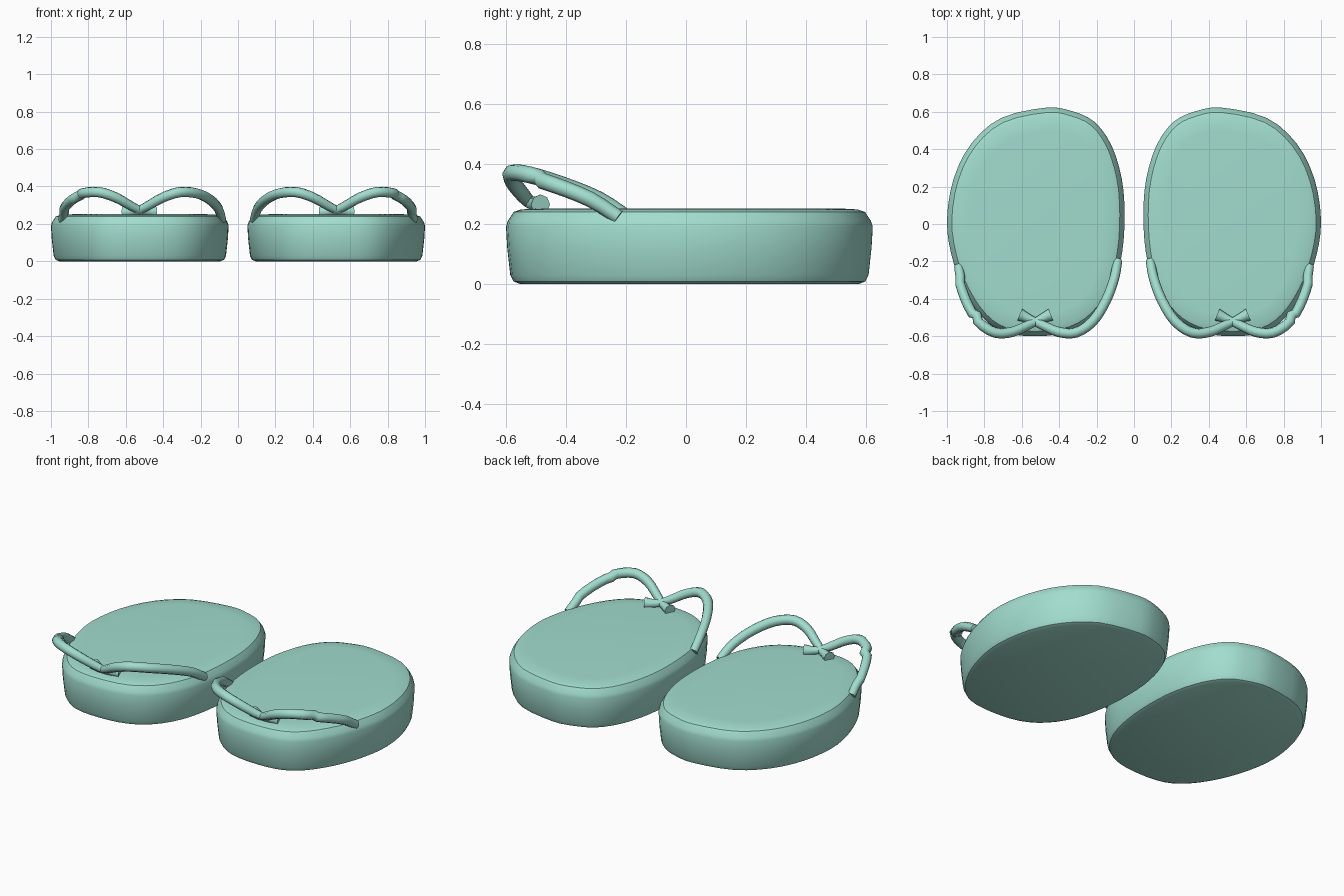
import bpy, bmesh
from mathutils import Vector

if "Cube" in bpy.data.objects:
    bpy.data.objects.remove(bpy.data.objects["Cube"])

mat = bpy.data.materials.new("mint")
mat.diffuse_color = (0.36, 0.72, 0.62, 1)
mat.use_nodes = True
mat.node_tree.nodes["Principled BSDF"].inputs["Base Color"].default_value = mat.diffuse_color


def finish(ob, angle):
    ob.data.materials.clear()
    ob.data.materials.append(mat)
    bpy.ops.object.select_all(action='DESELECT')
    ob.select_set(True)
    bpy.context.view_layer.objects.active = ob
    bpy.ops.object.shade_smooth_by_angle(angle=angle)


def smooth(pts, steps, closed):
    # Catmull-Rom interpolation through the given points
    p = [Vector(q) for q in pts]
    n = len(p)
    get = (lambda i: p[i % n]) if closed else (lambda i: p[max(0, min(n - 1, i))])
    out = []
    for i in range(n if closed else n - 1):
        a, b, c, d = (get(i + k) for k in (-1, 0, 1, 2))
        for s in range(steps):
            t = s / steps
            out.append(0.5 * (2 * b + (c - a) * t + (2 * a - 5 * b + 4 * c - d) * t * t
                              + (3 * b - a - 3 * c + d) * t ** 3))
    return out if closed else out + [p[-1]]


# Sole outline seen from the top, and its side profile as (inset, height)
OUTLINE = [(0.47, 0.622), (0.33, 0.603), (0.21, 0.545), (0.12, 0.42), (0.065, 0.24),
           (0.05, 0.05), (0.063, -0.15), (0.11, -0.34), (0.205, -0.49), (0.34, -0.575),
           (0.52, -0.6), (0.69, -0.58), (0.81, -0.5), (0.91, -0.35), (0.975, -0.17),
           (1.0, 0.02), (0.965, 0.24), (0.87, 0.43), (0.71, 0.567)]
PROFILE = [(0.045, 0.0), (0.025, 0.008), (0.014, 0.03), (0.004, 0.12), (0.0, 0.19),
           (0.006, 0.21), (0.026, 0.24), (0.05, 0.248), (0.12, 0.252)]


def sole(name, side):
    ring = smooth(OUTLINE, 3, True)
    n = len(ring)
    bm = bmesh.new()
    loops = []
    for inset, z in PROFILE:
        loop = []
        for i, p in enumerate(ring):
            t = (ring[(i + 1) % n] - ring[i - 1]).normalized()
            q = p + Vector((-t.y, t.x)) * inset
            loop.append(bm.verts.new((side * q.x, q.y, z)))
        loops.append(loop)
    for a, b in zip(loops, loops[1:]):
        for i in range(n):
            j = (i + 1) % n
            bm.faces.new((a[i], a[j], b[j], b[i]))
    bm.faces.new(loops[0])
    bm.faces.new(loops[-1])
    bmesh.ops.recalc_face_normals(bm, faces=bm.faces)
    me = bpy.data.meshes.new(name)
    bm.to_mesh(me)
    bm.free()
    ob = bpy.data.objects.new(name, me)
    bpy.context.collection.objects.link(ob)
    finish(ob, 0.6)


# Strap path: sole edge, arch, crossing at the toe, short flared tail (x, y, z, radius)
STRAP = [(0.087, -0.195, 0.222, .024), (0.105, -0.29, 0.282, .026), (0.15, -0.41, 0.33, .027),
         (0.22, -0.52, 0.363, .028), (0.31, -0.58, 0.370, .028), (0.40, -0.578, 0.342, .027),
         (0.48, -0.545, 0.298, .025), (0.535, -0.52, 0.272, .022), (0.575, -0.50, 0.266, .026),
         (0.61, -0.485, 0.264, .034)]


def strap(name, side, flip):
    cu = bpy.data.curves.new(name, 'CURVE')
    cu.dimensions = '3D'
    cu.bevel_depth = 1.0
    cu.bevel_resolution = 2
    cu.use_fill_caps = True
    pts = smooth(STRAP, 3, False)
    sp = cu.splines.new('POLY')
    sp.points.add(len(pts) - 1)
    for pt, (x, y, z, r) in zip(sp.points, pts):
        if flip:
            x = 1.055 - x - (0.03 if x < 0.1 else 0.02 if x < 0.2 else 0)
        pt.co = (side * x, y - (0.03 if flip and y > -0.45 and r < 0.0275 else 0), z, 1)
        pt.radius = r
    ob = bpy.data.objects.new(name, cu)
    bpy.context.collection.objects.link(ob)
    bpy.ops.object.select_all(action='DESELECT')
    ob.select_set(True)
    bpy.context.view_layer.objects.active = ob
    bpy.ops.object.convert(target='MESH')
    finish(bpy.context.view_layer.objects.active, 0.9)


# Mirrored pair of sandals
for label, side in (("right", 1), ("left", -1)):
    sole(label + "_sole", side)
    strap(label + "_inner_strap", side, False)
    strap(label + "_outer_strap", side, True)
